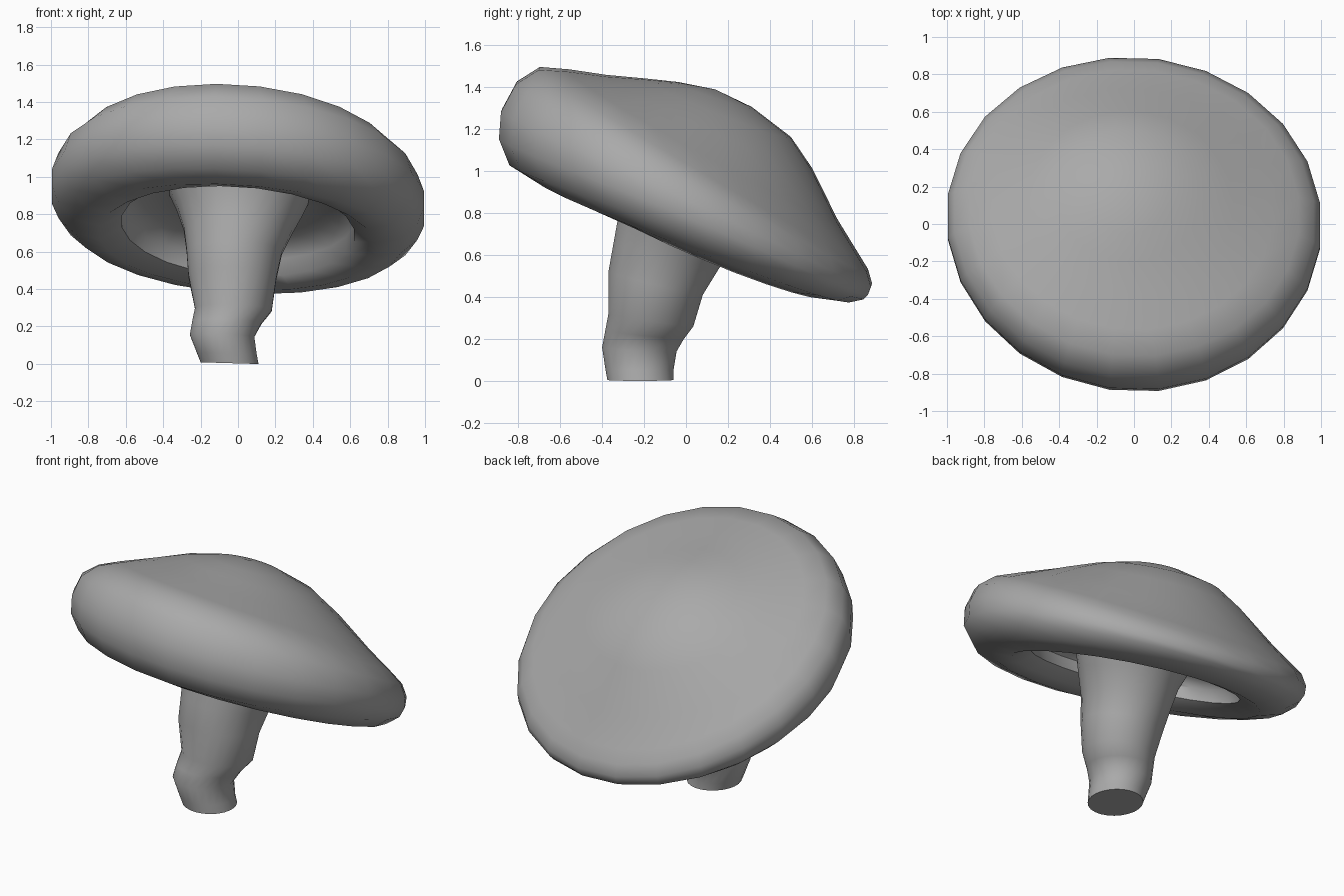
import bpy, bmesh, math
from mathutils import Vector

cube = bpy.data.objects.get("Cube")
if cube:
    bpy.data.objects.remove(cube, do_unlink=True)

SIDES = 24
ROUND = 1 / math.cos(math.pi / SIDES)

grey = bpy.data.materials.new("soft grey")
grey.use_nodes = True
colour = (0.4, 0.4, 0.4, 1)
grey.diffuse_color = colour
grey.node_tree.nodes["Principled BSDF"].inputs["Base Color"].default_value = colour


def loft(name, rings, roll, close_start, close_end, apex=None):
    """Skin tilted elliptical rings:
    (front y, front z, back y, back z, centre x, half width, lift of the flanks)."""
    bm = bmesh.new()
    loops = []
    for fy, fz, by, bz, cx, rx, lift in rings:
        centre = Vector((cx, (fy + by) / 2, (fz + bz) / 2))
        side = Vector((rx, -roll * rx * 0.4, -roll * rx)) * ROUND
        depth = Vector((0, (by - fy) / 2, (bz - fz) / 2)) * ROUND
        rise = Vector((0, 0.3, 1)) * lift
        angles = [math.tau * (i + 0.5) / SIDES for i in range(SIDES)]
        loops.append([bm.verts.new(centre + side * math.cos(a) + depth * math.sin(a)
                                   + rise * math.cos(a) ** 2) for a in angles])
    for lower, upper in zip(loops, loops[1:]):
        for i in range(SIDES):
            j = (i + 1) % SIDES
            bm.faces.new((lower[i], lower[j], upper[j], upper[i]))
    if apex:
        tip = bm.verts.new(apex)
        for i in range(SIDES):
            bm.faces.new((tip, loops[0][i], loops[0][(i + 1) % SIDES]))
    if close_start:
        bm.faces.new(loops[0])
    if close_end:
        bm.faces.new(loops[-1])
    bmesh.ops.recalc_face_normals(bm, faces=bm.faces)
    mesh = bpy.data.meshes.new(name)
    bm.to_mesh(mesh)
    bm.free()
    mesh.materials.append(grey)
    obj = bpy.data.objects.new(name, mesh)
    bpy.context.collection.objects.link(obj)
    bpy.ops.object.select_all(action='DESELECT')
    obj.select_set(True)
    bpy.context.view_layer.objects.active = obj
    bpy.ops.object.shade_smooth_by_angle(angle=math.radians(60))


# Tilted cap: dome, thick rolled rim, then the shallow hollow underneath
loft("mushroom_cap", [
    (-.05, 1.425, .32, 1.30, -.03, .20, 0),
    (-.20, 1.44, .50, 1.16, -.03, .38, 0),
    (-.38, 1.455, .60, 1.01, -.02, .55, 0),
    (-.56, 1.48, .72, .765, -.01, .75, .01),
    (-.70, 1.49, .82, .60, 0, .88, .02),
    (-.81, 1.42, .865, .525, 0, .96, .04),
    (-.88, 1.29, .885, .455, 0, .995, .055),
    (-.89, 1.16, .87, .415, 0, .995, .06),
    (-.84, 1.035, .85, .395, 0, .96, .05),
    (-.71, .955, .78, .38, 0, .87, .015),
    (-.60, .945, .64, .40, 0, .74, -.015),
    (-.52, .98, .54, .47, 0, .62, 0),
    (-.53, 1.06, .55, .56, 0, .62, 0),
    (-.46, 1.11, .48, .66, 0, .53, 0),
    (-.28, 1.06, .33, .73, 0, .36, 0),
], roll=.06, close_start=False, close_end=True, apex=(-.03, .14, 1.39))

# Bent stem flaring into the hollow of the cap
loft("mushroom_stem", [
    (-.375, .004, -.06, .004, -.045, .155, 0),
    (-.385, .06, -.06, .05, -.06, .16, 0),
    (-.40, .16, -.045, .14, -.085, .172, 0),
    (-.385, .24, -.01, .20, -.06, .185, 0),
    (-.37, .32, .035, .26, -.025, .205, 0),
    (-.37, .52, .08, .41, -.03, .235, 0),
    (-.345, .66, .16, .54, -.02, .255, 0),
    (-.32, .80, .22, .63, 0, .29, 0),
    (-.29, .95, .27, .69, .01, .335, 0),
    (-.31, 1.09, .34, .75, .01, .38, 0),
], roll=.03, close_start=True, close_end=True)
